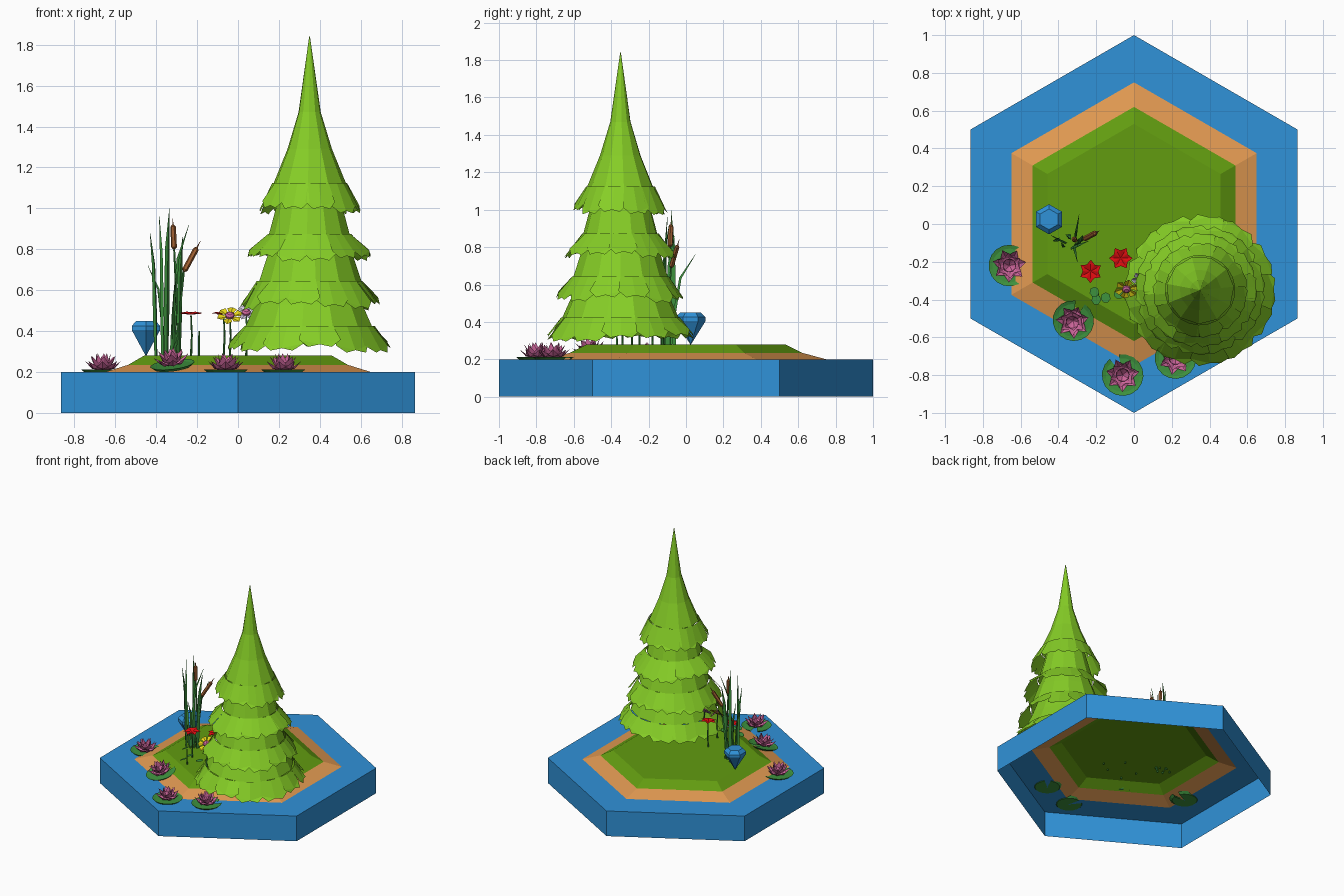
import bpy, bmesh, math, random
from math import sin, cos, pi, radians
from mathutils import Vector, Matrix

if "Cube" in bpy.data.objects:
    bpy.data.objects.remove(bpy.data.objects["Cube"])
random.seed(4)


def material(name, r, g, b):
    color = [(c / 255 / 12.92 if c < 11 else ((c / 255 + 0.055) / 1.055) ** 2.4) for c in (r, g, b)] + [1]
    m = bpy.data.materials.new(name)
    m.use_nodes = True
    m.diffuse_color = color
    m.node_tree.nodes["Principled BSDF"].inputs["Base Color"].default_value = color
    return m


water = material("water blue", 48, 146, 216)
sand = material("sand", 226, 154, 82)
grass = material("grass green", 98, 156, 16)
foliage = material("foliage green", 134, 206, 38)
leaf = material("leaf green", 62, 146, 62)
pink = material("lotus pink", 206, 102, 156)
red = material("petal red", 225, 12, 16)
yellow = material("petal yellow", 240, 222, 24)
brown = material("cattail brown", 160, 96, 50)
lilac = material("pale lilac", 205, 195, 220)


def finish(bm, name, mats, matrix=Matrix()):
    me = bpy.data.meshes.new(name)
    bm.to_mesh(me)
    bm.free()
    for m in mats:
        me.materials.append(m)
    ob = bpy.data.objects.new(name, me)
    ob.matrix_world = matrix
    bpy.context.collection.objects.link(ob)
    return ob


def ring(bm, r, z, n, turn=0.0):
    return [bm.verts.new((r * cos(turn + 2 * pi * i / n), r * sin(turn + 2 * pi * i / n), z)) for i in range(n)]


def bridge(bm, a, b, mat=0, closed=True):
    n = len(a)
    for i in range(n if closed else n - 1):
        j = (i + 1) % n
        bm.faces.new((a[i], a[j], b[j], b[i])).material_index = mat


def lathe(bm, profile, n, turn=0.0, mats=None, cap=True):
    rings = [ring(bm, r, z, n, turn) for r, z in profile]
    for k in range(len(rings) - 1):
        bridge(bm, rings[k], rings[k + 1], mats[k] if mats else 0)
    if cap:
        bm.faces.new(rings[-1]).material_index = mats[-1] if mats else 0


def tube(bm, pts, radii, n=5, mat=0):
    """Tapered tube through a list of points."""
    pts = [Vector(p) for p in pts]
    prev = None
    for i, p in enumerate(pts):
        d = pts[min(i + 1, len(pts) - 1)] - pts[max(i - 1, 0)]
        q = d.to_track_quat('Z', 'Y')
        cur = [bm.verts.new(p + q @ Vector((cos(2 * pi * k / n), sin(2 * pi * k / n), 0)) * radii[i]) for k in range(n)]
        if prev:
            bridge(bm, prev, cur, mat)
        prev = cur
    bm.faces.new(prev).material_index = mat


def petals(bm, n, length, width, mid_z, tip_z, turn=0.0, mat=0, base_z=0.0, mid=0.55):
    """Wheel of folded pointed petals."""
    for i in range(n):
        rot = Matrix.Rotation(turn + 2 * pi * i / n, 3, 'Z')
        base, left, fold, right, tip = [bm.verts.new(rot @ Vector(p)) for p in (
            (0, 0, base_z), (mid * length, width / 2, mid_z), (mid * length * 1.12, 0, mid_z - width * 0.15),
            (mid * length, -width / 2, mid_z), (length, 0, tip_z))]
        for f in ((base, fold, left), (base, right, fold), (left, fold, tip), (fold, right, tip)):
            bm.faces.new(f).material_index = mat


# Island: open-bottomed hexagonal shell of water, sand and grass
bm = bmesh.new()
lathe(bm, [(1, 0), (1, 0.2), (0.75, 0.2), (0.62, 0.235), (0.53, 0.28)], 6, pi / 2, [0, 0, 1, 2, 2])
finish(bm, "island_base", [water, sand, grass])


# Tree: four shells ending in overlapping flaps
def tree_tier(name, profile, n, turn):
    bm = bmesh.new()
    lathe(bm, profile[:-1], n, turn, cap=False)
    (r0, z0), (r1, z1) = profile[-2:]
    step = 2 * pi / n
    for i in range(n):
        a = turn + (i + 0.5) * step
        low = z1 + random.uniform(-0.012, 0.025)
        skew = 0.03 * (-1) ** i

        def at(r, t, z):
            return bm.verts.new((r * cos(a + t * step), r * sin(a + t * step), z))
        top = [at(r0 + 0.004, t, z0 + 0.004) for t in (-0.5, 0, 0.5)]
        hem = [at(r1 * (0.97 + skew), -0.57, low + 0.035), at(r1, 0, low + 0.012),
               at(r1 * (0.97 - skew), 0.57, low + 0.035)]
        tip = [at(r1 * 1.03, -0.3, low), at(r1 * 1.03, 0.3, low)]
        bridge(bm, top, hem, closed=False)
        bm.faces.new((hem[0], hem[1], tip[0]))
        bm.faces.new((hem[1], hem[2], tip[1]))
    finish(bm, name, [foliage], Matrix.Translation((0.35, -0.35, 0)))


tree_tier("tree_crown", [(0.002, 1.84), (0.055, 1.47), (0.11, 1.29), (0.18, 1.12), (0.245, 0.98)], 11, 0.1)
tree_tier("tree_upper_tier", [(0.13, 1.14), (0.165, 1.0), (0.2, 0.87), (0.295, 0.745)], 13, 0.3)
tree_tier("tree_middle_tier", [(0.17, 0.88), (0.215, 0.76), (0.255, 0.64), (0.335, 0.51)], 13, 0.0)
tree_tier("tree_lower_tier", [(0.22, 0.65), (0.265, 0.53), (0.315, 0.42), (0.39, 0.305)], 13, 0.25)


# Water lilies: notched floating pads with lotus blooms
def lily(index, x, y, z, notch, tilt=0.0):
    place = Matrix.Translation((x, y, z)) @ Matrix.Rotation(tilt, 4, Vector((cos(pi / 6), -sin(pi / 6), 0)))
    bm = bmesh.new()
    arcs = []
    for r, h in ((0.005, -0.006), (0.09, -0.006), (0.11, 0.01), (0.09, 0.004), (0.005, 0.003)):
        arcs.append([bm.verts.new((r * cos(notch + 0.25 + t * 0.362), r * sin(notch + 0.25 + t * 0.362), h))
                     for t in range(17)])
    for a, b in zip(arcs, arcs[1:]):
        bridge(bm, b, a, closed=False)
    finish(bm, "lily_pad_%d" % index, [leaf], place)
    bm = bmesh.new()
    petals(bm, 7, 0.09, 0.056, 0.02, 0.05, notch, base_z=0.006)
    petals(bm, 6, 0.068, 0.054, 0.035, 0.075, notch + 0.4, base_z=0.006)
    petals(bm, 5, 0.038, 0.042, 0.045, 0.088, notch, base_z=0.006, mid=0.75)
    finish(bm, "lotus_bloom_%d" % index, [pink], place)


lily(1, -0.66, -0.22, 0.203, 0.2)
lily(2, -0.32, -0.51, 0.228, 1.2, 0.25)
lily(3, -0.06, -0.80, 0.203, 2.0)
lily(4, 0.22, -0.71, 0.203, 0.9)

# Reeds: thin bent blades (root x, root y, tip x, tip y, tip z, width)
bm = bmesh.new()
for x0, y0, x1, y1, z1, w in ((-0.40, -0.08, -0.43, -0.09, 0.88, 0.012), (-0.37, -0.12, -0.385, -0.10, 0.96, 0.010),
                              (-0.35, -0.06, -0.335, -0.08, 1.0, 0.016), (-0.29, -0.10, -0.27, -0.06, 0.86, 0.016),
                              (-0.31, -0.08, -0.29, 0.05, 0.76, 0.009), (-0.33, -0.13, -0.24, -0.09, 0.92, 0.010),
                              (-0.36, -0.10, -0.44, -0.06, 0.72, 0.008), (-0.32, -0.12, -0.30, -0.2, 0.68, 0.009)):
    a, b = Vector((x0, y0, 0.27)), Vector((x1, y1, z1))
    bend = Vector((x0, y0, z1)) * 0.6 + b * 0.4
    tube(bm, [a, a.lerp(bend, 0.35), a.lerp(bend, 0.7).lerp(b, 0.15), b], [w * 0.7, w, w * 0.8, 0.001], 3)
finish(bm, "reed_blades", [leaf])

# Cattails: stem, brown head and thin spike
bm = bmesh.new()
for root, low, high in (((-0.285, -0.09, 0.27), (-0.312, -0.085, 0.80), (-0.318, -0.08, 0.92)),
                        ((-0.31, -0.11, 0.27), (-0.265, -0.08, 0.69), (-0.2, -0.045, 0.81))):
    low, high = Vector(low), Vector(high)
    elbow = Vector(root).lerp(low, 0.65)
    tube(bm, [root, elbow, low], [0.007, 0.006, 0.005], 5, 0)
    tube(bm, [low, low.lerp(high, 0.08), low.lerp(high, 0.92), high], [0.004, 0.014, 0.014, 0.004], 6, 1)
    tube(bm, [high, high + (high - low) * 0.25], [0.004, 0.001], 4, 1)
finish(bm, "cattails", [leaf, brown])


# Meadow flowers: stem, low leaves and a petal wheel
def flower(name, x, y, z, color, size, count, lean, turn, round_petals=False):
    bm = bmesh.new()
    tube(bm, [(x, y, 0.27), (x + 0.005, y, (z + 0.28) / 2), (x, y, z - 0.003)], [0.006, 0.005, 0.004], 5)
    finish(bm, name + "_stem", [leaf])
    bm = bmesh.new()
    mid = 0.75 if round_petals else 0.55
    petals(bm, count, size, size * 0.72, 0.012, 0.006, turn, 0, mid=mid)
    if round_petals:
        lathe(bm, [(0.022, 0.002), (0.022, 0.014), (0.012, 0.022)], 8, mats=[1, 1, 1])
    finish(bm, name + "_bloom", [color, pink], Matrix.Translation((x, y, z)) @ Matrix.Rotation(lean, 4, 'X'))


flower("red_flower_1", -0.23, -0.25, 0.48, red, 0.062, 6, 0.1, 0.5)
flower("red_flower_2", -0.07, -0.18, 0.48, red, 0.062, 6, 0.1, 0.0)
flower("yellow_flower", -0.04, -0.34, 0.47, yellow, 0.065, 6, radians(40), 0.3, True)
flower("lilac_flower", 0.04, -0.29, 0.485, lilac, 0.055, 6, radians(40), 0.1, True)

# Sprout with round leaves beside the flowers
bm = bmesh.new()
tube(bm, [(-0.19, -0.37, 0.27), (-0.19, -0.37, 0.40)], [0.006, 0.004], 5)
for x, y, z in ((-0.21, -0.36, 0.40), (-0.15, -0.39, 0.37), (-0.08, -0.37, 0.34), (-0.2, -0.4, 0.33)):
    c = bmesh.ops.create_circle(bm, cap_ends=True, radius=0.028, segments=7)["verts"]
    bmesh.ops.transform(bm, verts=c, matrix=Matrix.Translation((x, y, z)) @ Matrix.Rotation(x * 2, 4, 'Y'))
finish(bm, "sprout_leaves", [leaf])

# Gem standing on its point
bm = bmesh.new()
lathe(bm, [(0.002, 0.28), (0.08, 0.405), (0.08, 0.425), (0.055, 0.45)], 6, pi / 2)
finish(bm, "blue_gem", [water], Matrix.Translation((-0.45, 0.025, 0)))
